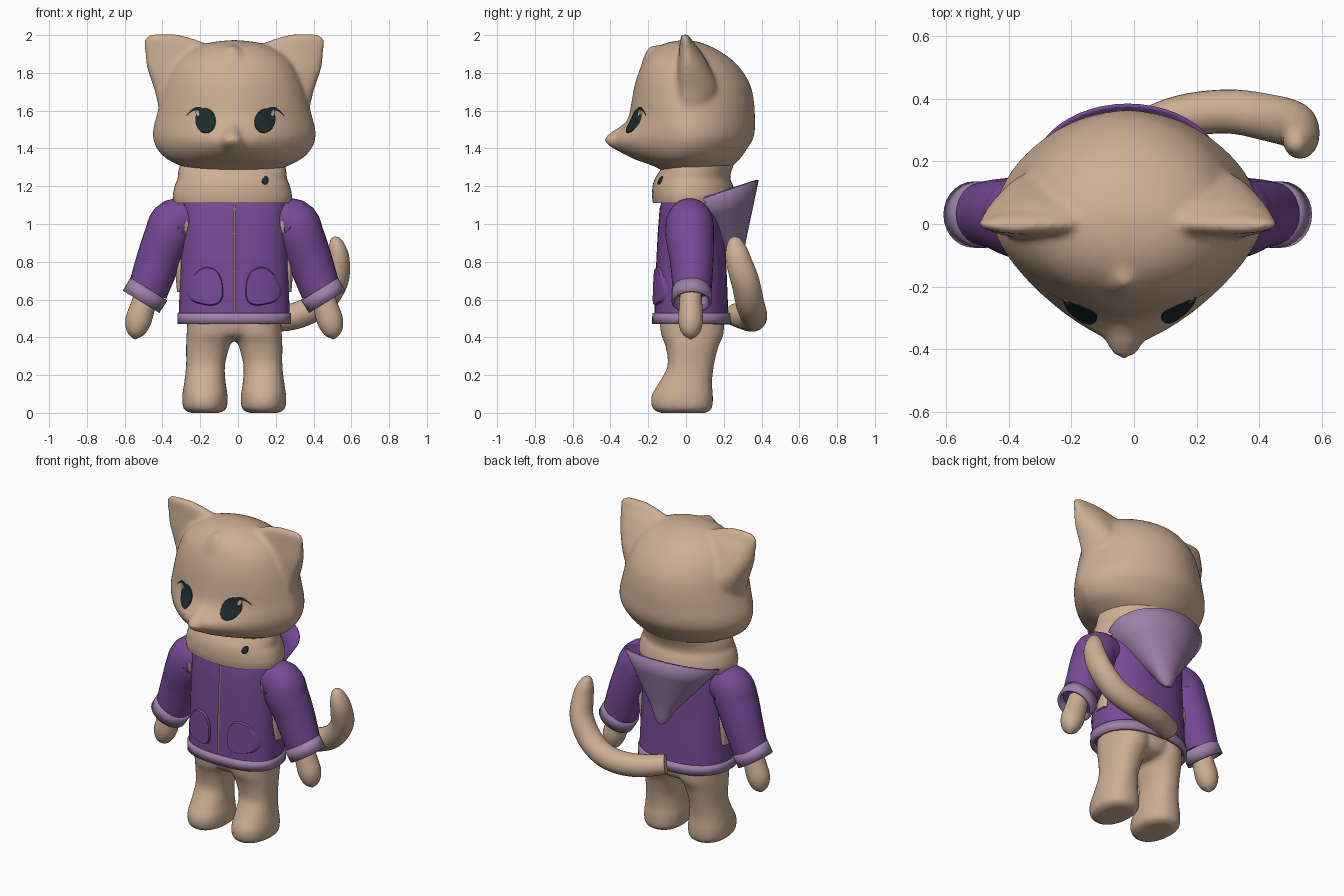
import bpy, bmesh, math
from mathutils import Vector
from mathutils.bvhtree import BVHTree

cube = bpy.data.objects.get("Cube")
if cube:
    bpy.data.objects.remove(cube, do_unlink=True)

C = -0.02      # body centre line
TAU = math.tau


def material(name, r, g, b):
    m = bpy.data.materials.new(name)
    m.use_nodes = True
    m.diffuse_color = (r, g, b, 1)
    m.node_tree.nodes["Principled BSDF"].inputs["Base Color"].default_value = (r, g, b, 1)
    return m


FUR = material("tan fur", .61, .425, .295)
PURPLE = material("purple cloth", .18, .068, .305)
LILAC = material("lilac trim", .335, .22, .395)
DARK = material("dark eye", .012, .025, .028)
BROWN = material("brown zip", .27, .18, .13)


def build(name, rings, mats, caps=True, closed=True, thick=0, front=False):
    """Skin a list of rings into one smooth object."""
    bm = bmesh.new()
    grid = [[bm.verts.new(p) for p in ring] for ring in rings]
    n = len(grid[0])
    for a, b in zip(grid, grid[1:]):
        for i in range(n if closed else n - 1):
            j = (i + 1) % n
            bm.faces.new((a[i], a[j], b[j], b[i]))
    if caps:
        bm.faces.new(grid[0])
        bm.faces.new(grid[-1])
    bmesh.ops.recalc_face_normals(bm, faces=bm.faces)
    bm.normal_update()
    if front and sum(f.normal.y * f.calc_area() for f in bm.faces) > 0:
        bmesh.ops.reverse_faces(bm, faces=bm.faces)
    me = bpy.data.meshes.new(name)
    bm.to_mesh(me)
    bm.free()
    me.shade_smooth()
    me.set_sharp_from_angle(angle=math.radians(50))
    ob = bpy.data.objects.new(name, me)
    bpy.context.collection.objects.link(ob)
    for m in mats:
        me.materials.append(m)
    if thick:
        mod = ob.modifiers.new("thickness", "SOLIDIFY")
        mod.thickness = thick
        mod.offset = -1
        mod.material_offset = mod.material_offset_rim = len(mats) - 1
    return ob


def fuse(name, parts, voxel, rounds):
    """Melt overlapping parts into one soft skin."""
    bm = bmesh.new()
    for ob in parts:
        bm.from_mesh(ob.data)
        bpy.data.objects.remove(ob, do_unlink=True)
    me = bpy.data.meshes.new(name)
    bm.to_mesh(me)
    bm.free()
    me.materials.append(FUR)
    ob = bpy.data.objects.new(name, me)
    bpy.context.collection.objects.link(ob)
    mod = ob.modifiers.new("skin", "REMESH")
    mod.mode = "VOXEL"
    mod.voxel_size = voxel
    mod.use_smooth_shade = True
    mod = ob.modifiers.new("soften", "SMOOTH")
    mod.factor = .5
    mod.iterations = rounds
    return ob


def spline(rows, n=5):
    """Smoothly interpolate rows of numbers."""
    pts = [rows[0]] + rows + [rows[-1]]
    out = []
    for quad in zip(pts, pts[1:], pts[2:], pts[3:]):
        for k in range(n):
            t = k / n
            out.append([.5 * (2*q + (r-p)*t + (2*p-5*q+4*r-s)*t*t + (3*q-p-3*r+s)*t**3)
                        for p, q, r, s in zip(*quad)])
    return out + [list(rows[-1])]


def power(v, e):
    return math.copysign(abs(v) ** e, v)


def loft(name, rows, mat, cx=C, side=0, p=2, smooth=True, n=48, **kw):
    """Rows are height, half width, front y, back y, then x offset or front sharpness."""
    rings = []
    for row in (spline(rows) if smooth else rows):
        z, hw, yf, yb = row[:4]
        x0 = cx + side * row[4] if side else cx
        pf = row[4] if not side and len(row) > 4 else p
        hw, ym = max(hw, .002), 0 if yf < 0 < yb else (yf + yb) / 2
        ring = []
        for i in range(n):
            c, s = math.cos(TAU * i / n), math.sin(TAU * i / n)
            e = 2 / (pf if s < 0 else p)
            depth = (ym - yf) if s < 0 else (yb - ym)
            ring.append((x0 + hw * power(c, e), ym + max(depth, .002) * power(s, e), z))
        rings.append(ring)
    return build(name, rings, [mat], **kw)


def sweep(name, rows, mat, smooth=True, n=28, **kw):
    """Rows are x, y, z, in-plane radius, depth radius along a path."""
    rows = spline(rows) if smooth else rows
    pos = [Vector(r[:3]) for r in rows]
    rings = []
    for k, r in enumerate(rows):
        t = (pos[min(k + 1, len(pos) - 1)] - pos[max(k - 1, 0)]).normalized()
        u = t.cross(Vector((0, 1, 0))).normalized()
        w = u.cross(t)
        rings.append([pos[k] + u * r[3] * math.cos(TAU * i / n) + w * r[4] * math.sin(TAU * i / n)
                      for i in range(n)])
    return build(name, rings, [mat], **kw)


def patch(name, target, outline, mat, lift=.005, steps=10, n=40, closed=True):
    """Thin plate laid on the front of a part; outline(u, v) gives x, z."""
    tree = BVHTree.FromObject(target, bpy.context.evaluated_depsgraph_get())
    rings = []
    for j in range(steps + 1):
        ring = []
        for i in range(n):
            x, z = outline(i / n if closed else i / (n - 1), max(j / steps, .01))
            hit = tree.ray_cast(Vector((x, -2, z)), Vector((0, 1, 0)))[0]
            edge = closed and j == steps
            ring.append((x, (hit.y if hit else 0) + (lift if edge else -lift), z))
        rings.append(ring)
    return build(name, rings, [mat], caps=closed, closed=closed, front=True)


def blob(cx, cz, rx, rz, tilt=0, taper=0, p=2):
    def f(u, v):
        a = power(math.cos(TAU * u), 2 / p) * v
        b = power(math.sin(TAU * u), 2 / p) * v
        x, z = a * rx * (1 - taper * b), b * rz
        return (cx + x * math.cos(tilt) - z * math.sin(tilt),
                cz + x * math.sin(tilt) + z * math.cos(tilt))
    return f


# Head: skull, muzzle, forehead tuft and ears in one skin
skull = loft("skull", [
    (1.27, .20, -.10, .18, 2), (1.31, .29, -.18, .25, 1.9), (1.35, .365, -.29, .29, 1.6),
    (1.40, .41, -.365, .325, 1.45), (1.45, .43, -.39, .355, 1.4), (1.50, .43, -.35, .365, 1.5),
    (1.56, .415, -.307, .365, 1.65), (1.65, .39, -.288, .36, 1.8), (1.75, .36, -.268, .335, 1.9),
    (1.85, .31, -.23, .265, 2), (1.92, .23, -.175, .17, 2), (1.96, .13, -.10, .08, 2),
    (1.975, 0, -.005, .005, 2)], FUR, n=64, p=1.85)
muzzle = loft("muzzle", [
    (1.36, .02, -.31, -.20), (1.40, .065, -.385, -.20), (1.44, .07, -.432, -.20),
    (1.48, .055, -.405, -.20), (1.52, .035, -.345, -.20), (1.56, .02, -.30, -.20)],
    FUR, cx=-.03)
tuft = loft("tuft", [(1.78, .12, -.25, -.08), (1.86, .11, -.232, -.06),
                     (1.915, .06, -.21, -.06), (1.945, .02, -.19, -.08)], FUR, cx=-.03)
ears = [loft("ear", [
    (1.56, .09, -.05, .10, .30), (1.70, .135, -.05, .17, .285), (1.82, .155, -.045, .13, .305),
    (1.92, .18, -.037, .075, .295), (1.955, .165, -.034, .045, .312),
    (1.985, .125, -.03, .025, .35), (2.004, .075, -.022, .008, .37)],
    FUR, side=s, n=32) for s in (-1, 1)]
head = fuse("head", [skull, muzzle, tuft] + ears, .013, 9)

# Neck ruff
neck = loft("neck", [(1.11, .31, -.175, .25), (1.15, .315, -.18, .26), (1.20, .305, -.177, .25),
                     (1.24, .29, -.165, .235), (1.28, .285, -.14, .24), (1.34, .27, -.10, .265)],
            FUR, cx=-.03)

# Jacket body and hem
jacket = loft("jacket", [(.50, .295, -.168, .225), (.75, .285, -.16, .215), (.95, .28, -.15, .20),
                         (1.08, .28, -.14, .20), (1.115, .28, -.13, .19)],
              PURPLE, p=2.4, smooth=False, n=64)
loft("jacket_hem", [(.47, .30, -.18, .24), (.53, .30, -.178, .235)], LILAC, p=2.4,
     smooth=False, n=64, caps=False, thick=.02)

# Zip
patch("zip", jacket, lambda u, v: (C + .014 * (v - .5), .54 + .56 * u), BROWN,
      lift=.008, closed=False, steps=2)

# Paired parts
legs = []
for s, word in ((-1, "right"), (1, "left")):
    legs.append(loft(word + "_leg", [
        (0, .08, -.14, .105, .155), (.025, .115, -.178, .138, .155), (.09, .12, -.183, .143, .155),
        (.16, .11, -.143, .138, .155), (.25, .103, -.098, .148, .152), (.35, .115, -.108, .172, .14),
        (.42, .127, -.133, .20, .125), (.52, .127, -.142, .20, .12)], FUR, side=s, p=2.2, n=32))
    patch(word + "_pocket", jacket, blob(C + s * .148, .672, .095, .105, s * .2, .3, 2.6),
          PURPLE, lift=.014)

    def limb(rows):
        return [(C + s * r[0],) + r[1:] for r in rows]
    sleeve = sweep(word + "_sleeve", limb([
        (.20, .02, 1.015, .098, .10), (.31, .02, 1.008, .128, .125), (.352, .02, .93, .126, .128),
        (.40, .03, .81, .118, .116), (.46, .033, .64, .106, .102)]), PURPLE)
    sweep(word + "_cuff", limb([(.452, .03, .655, .115, .106), (.493, .03, .588, .113, .106)]),
          LILAC, smooth=False, caps=False, thick=.016)
    sweep(word + "_hand", limb([
        (.455, .025, .66, .06, .055), (.485, .025, .56, .066, .062), (.51, .025, .48, .068, .065),
        (.522, .025, .42, .045, .045), (.526, .025, .39, .004, .004)]), FUR)
    # Fur showing beside the jacket, at the armpit and under the arm
    patch(word + "_armpit_gap", sleeve, blob(C + s * .255, .985, .01, .042, s * .1), FUR)
    sweep(word + "_side_fur", limb([(.27, .03, .95, .02, .04), (.285, .03, .8, .026, .06),
                                    (.285, .03, .64, .018, .04)]), FUR)

# Hips melt into the legs
hips = loft("hips", [(.38, .12, -.05, .12), (.42, .22, -.12, .19), (.52, .245, -.14, .20)], FUR)
fuse("legs", legs + [hips], .013, 6)

# Tail curling to the left
sweep("tail", [
    (-.04, .26, .52, .06, .06), (.12, .335, .50, .068, .068), (.29, .36, .51, .07, .07),
    (.43, .34, .575, .07, .075), (.515, .315, .69, .066, .075), (.532, .28, .80, .06, .068),
    (.525, .265, .87, .048, .055), (.515, .258, .92, .026, .03), (.513, .257, .933, .004, .004)],
    FUR)

# Hanging hood: a cone-shaped bag with a tilted rim and rounded tip
tip = Vector((C, .29, .78))
hood_rings = []
for v in (.004, .015, .035, .06, .1, .15, .22, .3, .5, .75, 1):
    ring = []
    for i in range(48):
        a = TAU * i / 48
        y = .165 + .22 * math.sin(a)
        rim = Vector((C + .305 * math.cos(a), y, 1.12 + .34 * (y - .055)))
        wide = max(v, math.sqrt(v) * .5)
        ring.append((tip.x + (rim.x - tip.x) * wide, tip.y + (rim.y - tip.y) * wide,
                     tip.z + (rim.z - tip.z) * v))
    hood_rings.append(ring)
build("hood", hood_rings, [LILAC, PURPLE], caps=False, thick=.012)

# Eyes, highlights, lashes and neck mark
for s, word, x, tilt in ((-1, "right", -.172, .12), (1, "left", .143, -.4)):
    patch(word + "_eye", head, blob(x, 1.547, .057, .07, tilt), DARK)
    patch(word + "_highlight", head, blob(x + s * .042, 1.587, .01, .018, -.3 * s), FUR, lift=.008)

    def lash(u, v):
        return (x + s * (.005 + .095 * u),
                1.595 + .02 * math.sin(math.pi * u) - .02 * u * u + .022 * (v - .5) * (1.3 - u))
    patch(word + "_lash", head, lash, DARK, lift=.006, closed=False, steps=3, n=16)
patch("neck_mark", neck, blob(.145, 1.232, .018, .024, -.3, .3), DARK)
